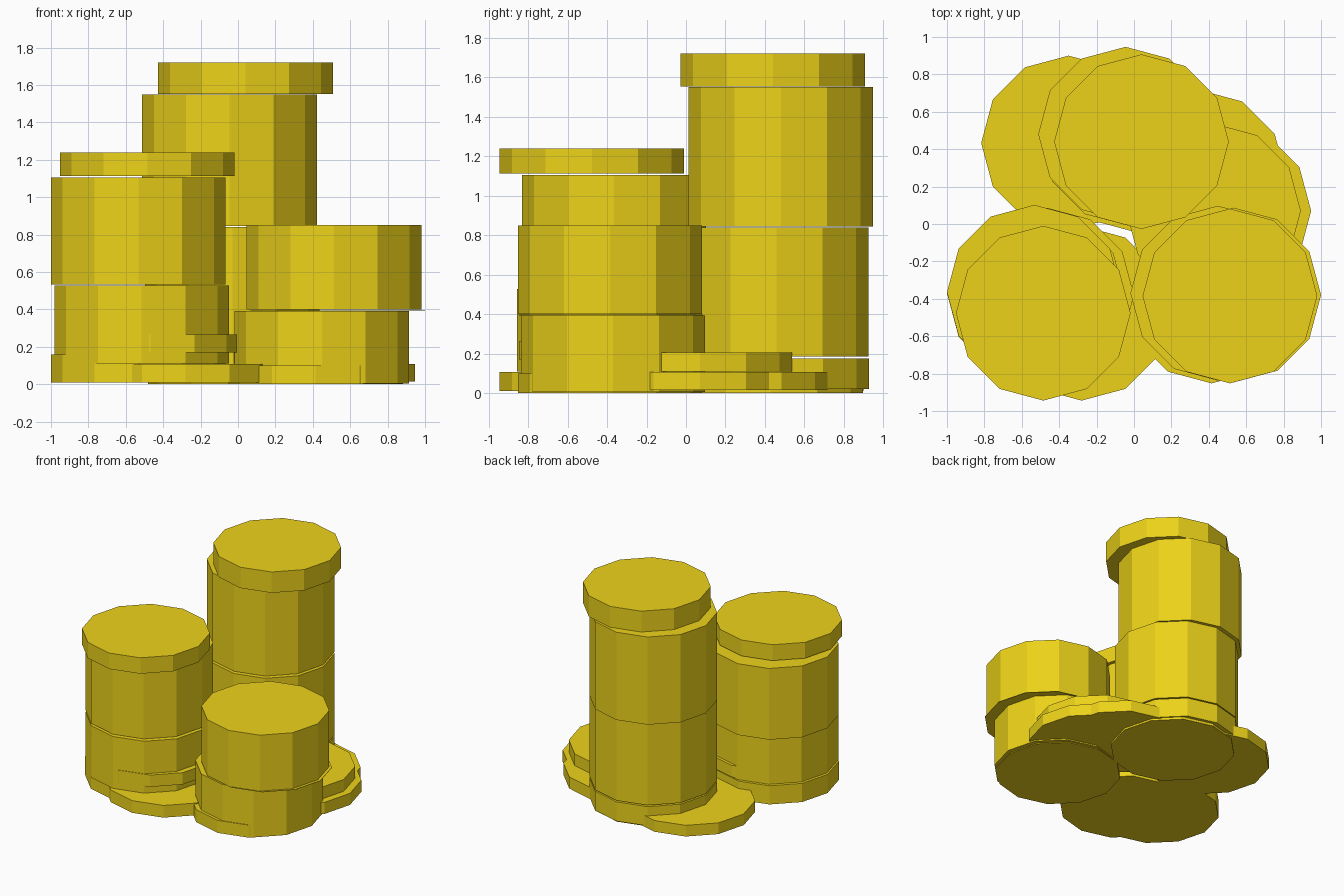
import bpy, bmesh
from mathutils import Matrix

RADIUS = 0.467
SIDES = 12

gold = bpy.data.materials.new("gold")
gold.diffuse_color = (0.85, 0.65, 0.01, 1)


def disc(name, x, y, z0, z1):
    """Flat-shaded twelve-sided coin or roll of coins, with a corner on +x."""
    bm = bmesh.new()
    bmesh.ops.create_cone(bm, cap_ends=True, segments=SIDES, radius1=RADIUS,
                          radius2=RADIUS, depth=z1 - z0,
                          matrix=Matrix.Translation((x, y, (z0 + z1) / 2)))
    me = bpy.data.meshes.new(name)
    bm.to_mesh(me)
    bm.free()
    me.materials.append(gold)
    ob = bpy.data.objects.new(name, me)
    bpy.context.collection.objects.link(ob)


# Each group: (x, y, bottom, top) from the ground up
groups = {
    "tall_stack": [
        (-0.015, 0.43, 0.00, 0.10),
        (-0.03, 0.46, 0.02, 0.175),
        (-0.03, 0.458, 0.185, 0.84),
        (-0.045, 0.48, 0.845, 1.55),
        (0.04, 0.44, 1.552, 1.72),
    ],
    "left_stack": [
        (-0.533, -0.37, 0.01, 0.16),
        (-0.515, -0.388, 0.11, 0.527),
        (-0.467, -0.38, 0.17, 0.265),
        (-0.533, -0.365, 0.532, 1.105),
        (-0.485, -0.477, 1.112, 1.24),
    ],
    "right_stack": [
        (0.415, -0.385, 0.00, 0.10),
        (0.448, -0.37, 0.005, 0.392),
        (0.533, -0.38, 0.394, 0.397),
        (0.513, -0.385, 0.40, 0.85),
    ],
    # Loose coins lying around the stacks
    "loose_coin": [
        (-0.35, 0.433, 0.01, 0.10),
        (0.48, 0.07, 0.015, 0.108),
        (0.347, 0.25, 0.015, 0.108),
        (0.425, 0.07, 0.11, 0.205),
        (-0.28, -0.477, 0.01, 0.108),
    ],
}

for name, parts in groups.items():
    for i, p in enumerate(parts, 1):
        disc(f"{name}_{i}", *p)
